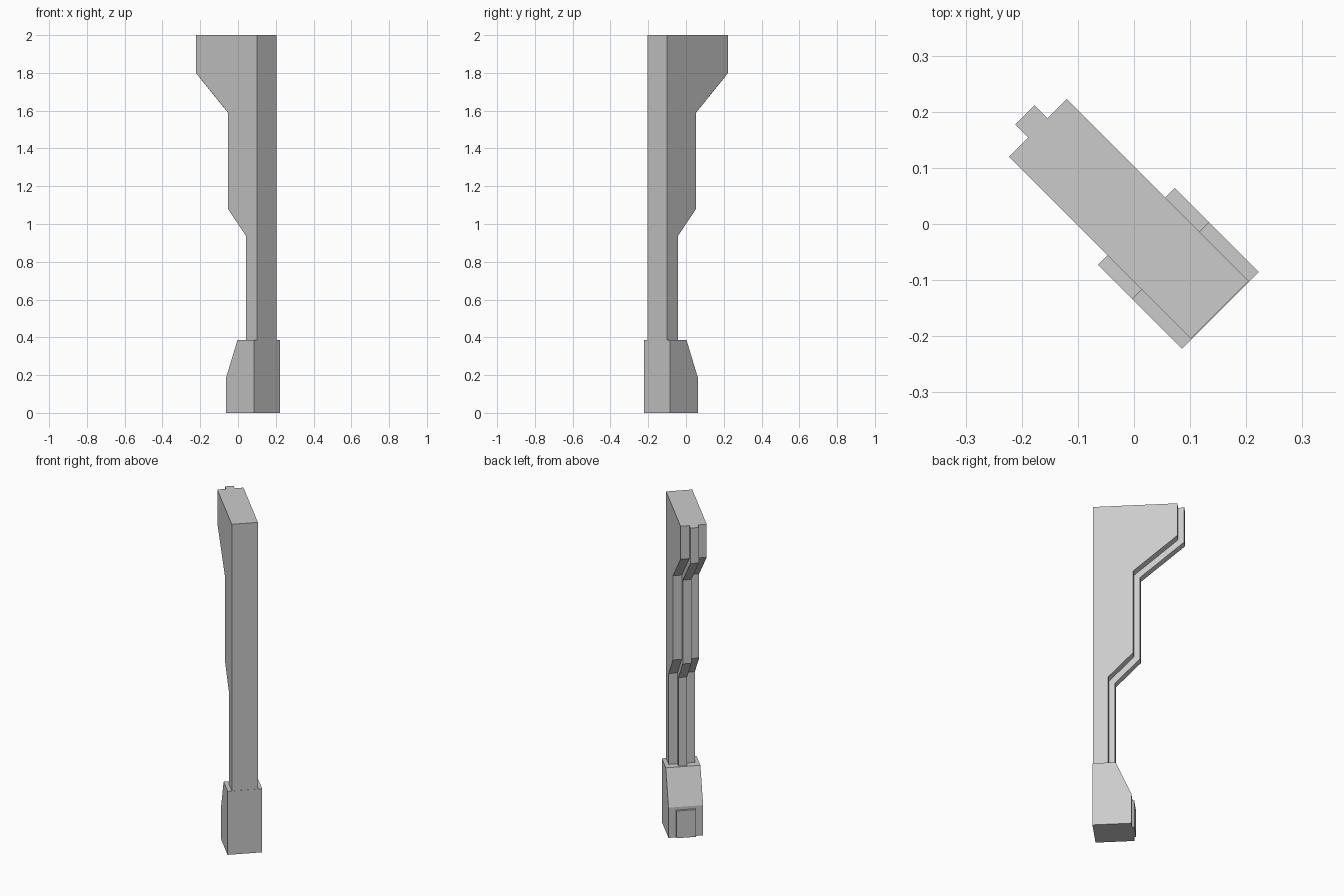
import bpy, bmesh, math
from mathutils import Matrix

if "Cube" in bpy.data.objects:
    bpy.data.objects.remove(bpy.data.objects["Cube"])

# Local frame: x runs along the post depth, y across its width, turned 135 degrees about z
TURN = Matrix.Rotation(math.radians(135), 4, 'Z')


def slab(name, profile, half_width):
    """Extrude a (depth, height) outline symmetrically across the width."""
    bm = bmesh.new()
    face = bm.faces.new([bm.verts.new((u, -half_width, z)) for u, z in profile])
    ext = bmesh.ops.extrude_face_region(bm, geom=[face])
    moved = [g for g in ext["geom"] if isinstance(g, bmesh.types.BMVert)]
    bmesh.ops.translate(bm, verts=moved, vec=(0, 2 * half_width, 0))
    bmesh.ops.recalc_face_normals(bm, faces=bm.faces)
    bm.transform(TURN)
    mesh = bpy.data.meshes.new(name)
    bm.to_mesh(mesh)
    bm.free()
    obj = bpy.data.objects.new(name, mesh)
    bpy.context.collection.objects.link(obj)
    return obj


# Post with two stepped brackets
BACK = -0.2165
slab("post", [(BACK, 0.3), (-0.134, 0.3), (-0.134, 0.935), (0.002, 1.08),
              (0.002, 1.59), (0.242, 1.80), (0.242, 2.0), (BACK, 2.0)], 0.073)

# Raised rib following the stepped edge
slab("rib", [(-0.16, 0.3), (-0.101, 0.3), (-0.101, 0.922), (0.035, 1.067),
             (0.035, 1.575), (0.275, 1.785), (0.275, 2.0), (0.2, 2.0),
             (0.2, 1.80), (-0.03, 1.60), (-0.03, 1.09), (-0.16, 0.95)], 0.024)

# Wider plinth with sloped shoulder
slab("plinth", [(-0.2175, 0), (-0.006, 0), (-0.006, 0.183),
                (-0.092, 0.385), (-0.2175, 0.385)], 0.0965)

# Thin raised panel on the plinth
slab("plinth_panel", [(-0.03, 0), (0.006, 0), (0.006, 0.165), (-0.03, 0.165)], 0.054)
